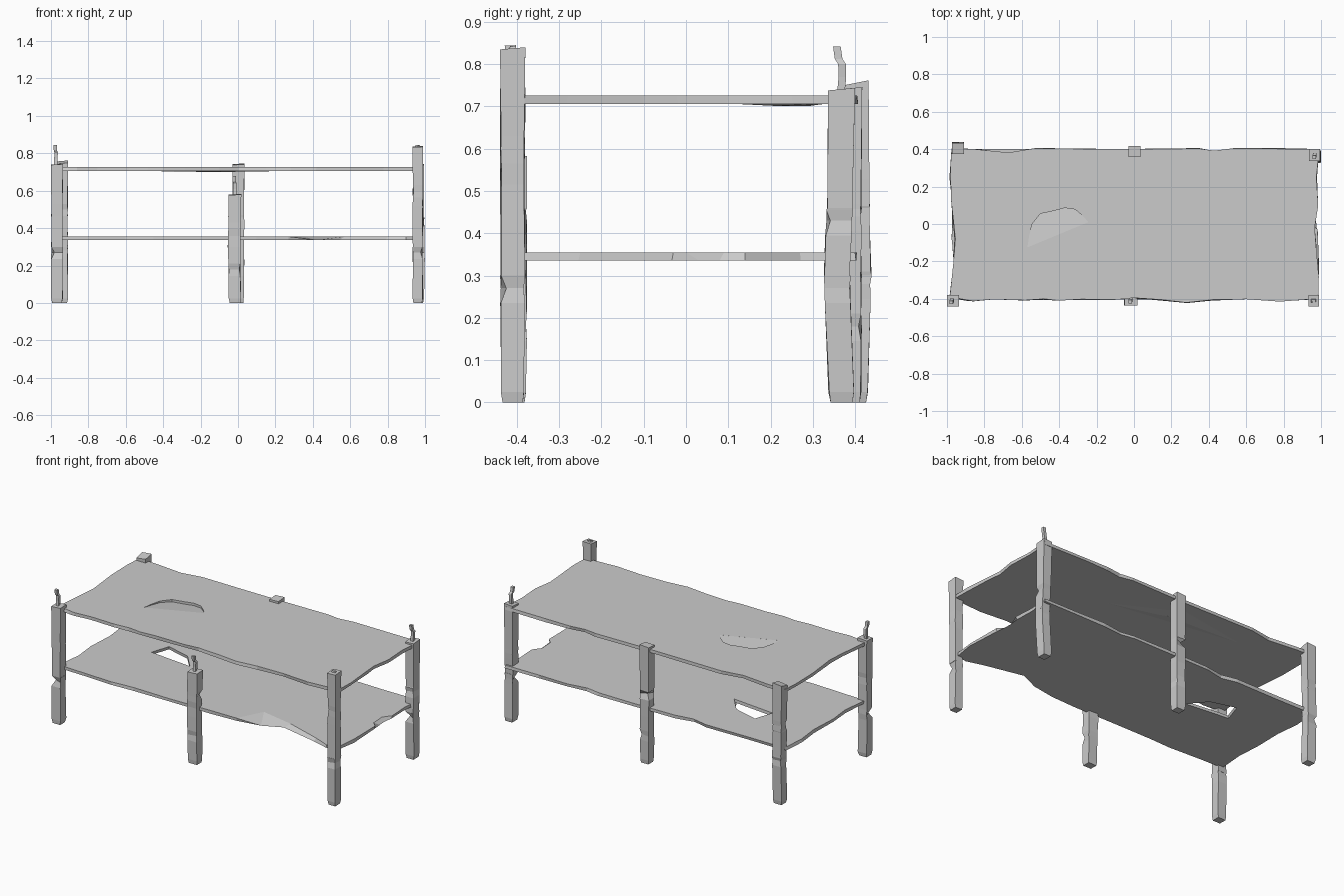
import bpy, bmesh, random
from mathutils import Vector

if "Cube" in bpy.data.objects:
    bpy.data.objects.remove(bpy.data.objects["Cube"])

random.seed(7)


def jit(a):
    return random.uniform(-a, a)


def finish(name, bm):
    bmesh.ops.recalc_face_normals(bm, faces=bm.faces[:])
    me = bpy.data.meshes.new(name)
    bm.to_mesh(me)
    bm.free()
    ob = bpy.data.objects.new(name, me)
    bpy.context.collection.objects.link(ob)
    return ob


def loft(name, rings):
    """Closed solid through rings of equal point count."""
    bm = bmesh.new()
    vs = [[bm.verts.new(p) for p in r] for r in rings]
    n = len(vs[0])
    for a, b in zip(vs, vs[1:]):
        for i in range(n):
            j = (i + 1) % n
            bm.faces.new((a[i], a[j], b[j], b[i]))
    bm.faces.new(vs[0][::-1])
    bm.faces.new(vs[-1])
    return finish(name, bm)


def cut(ob, cutter):
    cutter.hide_render = True
    m = ob.modifiers.new("cut", 'BOOLEAN')
    m.operation, m.solver, m.object = 'DIFFERENCE', 'EXACT', cutter
    bpy.context.view_layer.objects.active = ob
    bpy.ops.object.modifier_apply(modifier=m.name)
    bpy.data.objects.remove(cutter)


def slab(name, top, z0, z1, moved={}):
    """Worn board: underside outline strays a little from the top outline."""
    low = [moved.get(i, (x + jit(.006), y + jit(.006))) for i, (x, y) in enumerate(top)]
    return loft(name, [[(x, y, z0) for x, y in low], [(x, y, z1) for x, y in top]])


def post(name, x0, x1, y0, y1, tops, notches, swell=(0, 0)):
    """Hewn post: tops = four corner heights, notches = (z, corner, depth)."""
    h = min(tops)
    cx, cy = (x0 + x1) / 2, (y0 + y1) / 2
    levels = {0: {}, .025: {}, .3: {}, .62 * h: {}, h: {}}
    for z, c, d in notches:
        levels.setdefault(z - .035, {})
        levels.setdefault(z + .03, {})
        levels.setdefault(z, {})[c] = d
    rings = []
    for z in sorted(levels):
        s = max(0, 1 - abs(z - .3) / .3)
        inset = .006 if z == 0 else 0
        ring = []
        for i, (x, y) in enumerate([(x0, y0), (x1, y0), (x1, y1), (x0, y1)]):
            sx, sy = (1 if x > cx else -1), (1 if y > cy else -1)
            d = levels[z].get(i, 0) + inset
            p = [x - sx * d + swell[0] * s, y - sy * d + swell[1] * s,
                 tops[i] if z == h else z]
            if 0 < z < h:
                p[0] += -sx * abs(jit(.004))
                p[1] += -sy * abs(jit(.004))
            ring.append(p)
        rings.append(ring)
    return loft(name, rings)


def spike(name, x, y, z, h):
    """Bent nail-like stub standing on a post."""
    path = [(x, y, z - .01), (x, y + .004, z + .3 * h), (x + .002, y + .003, z + .6 * h),
            (x - .002, y - .005, z + .72 * h), (x - .003, y - .009, z + h)]
    w = .009
    loft(name, [[Vector(p) + Vector((a * w, b * w, 0))
                 for a, b in ((-1, -1), (1, -1), (1, 1), (-1, 1))] for p in path])


# Upper board
upper = [(-.985, -.39), (-.9, -.405), (-.86, -.412), (-.75, -.403), (-.58, -.408), (-.48, -.4),
         (-.4, -.41), (-.28, -.402), (-.1, -.405), (0, -.395), (.15, -.405), (.28, -.42),
         (.42, -.405), (.6, -.402), (.78, -.415), (.95, -.402), (.985, -.38), (.988, -.28),
         (.972, -.1), (.966, -.02), (.985, .1), (.975, .25), (.99, .4),
         (.7, .403), (.53, .405), (.43, .392), (.35, .403), (-.05, .4), (-.3, .402),
         (-.53, .405), (-.67, .382), (-.85, .4), (-.975, .405),
         (-.982, .3), (-.978, .13), (-.955, -.08), (-.965, -.2)]
board = slab("upper_shelf", upper, .706, .726)

# Sloped gouge in the upper board
dent = [(-.57, -.125), (-.245, .01), (-.27, .04), (-.315, .078), (-.37, .086),
        (-.43, .07), (-.5, .055), (-.545, 0), (-.56, -.06)]
depth = [0, 0, .007, .013, .015, .015, .014, .01, .006]
cut(board, loft("gouge_cutter", [[(x, y, .7258 - d) for (x, y), d in zip(dent, depth)],
                                 [(x, y, .76) for x, y in dent]]))

# Shallow splinter hanging under the upper board
loft("underside_splinter", [[(.0, .21, .7015), (-.2, .29, .701), (-.05, .23, .701)],
                            [(.33, .11, .7065), (-.1, .33, .7065), (-.58, .25, .7065)]])

# Lower board with a bitten front edge
lower = [(-.98, -.39), (-.8, -.4), (-.6, -.408), (-.45, -.398), (-.2, -.405), (.1, -.4),
         (.27, -.4), (.35, -.24), (.57, -.285), (.8, -.36), (.9, -.4), (.97, -.395),
         (.985, -.25), (.982, -.03), (.95, 0), (.945, .09), (.983, .14), (.975, .27), (.985, .4),
         (.75, .4), (.55, .405), (.42, .385), (.33, .4), (.1, .403), (-.2, .398), (-.32, .38),
         (-.42, .402), (-.7, .4), (-.97, .402), (-.982, .25), (-.965, .1), (-.975, -.08),
         (-.96, -.22)]
board = slab("lower_shelf", lower, .336, .355,
             {7: (.42, -.37), 8: (.54, -.315), 9: (.79, -.37), 14: (.972, .03), 15: (.97, .08)})

# Broken hole in the lower board
hole = [(-.64, .05), (-.35, .02), (-.44, .125), (-.6, .17)]
cut(board, loft("hole_cutter", [[(x - .01, y + .01, .31) for x, y in hole],
                                [(x, y, .38) for x, y in hole]]))

# Posts: notched corners and uneven tops
post("front_left_post", -1, -.936, -.44, -.38, (.738, .742, .745, .74),
     [(.27, 0, .018), (.5, 3, .006)])
post("front_middle_post", -.05, .018, -.435, -.376, (.576, .58, .583, .58),
     [(.43, 2, .012), (.18, 1, .008)], (-.005, 0))
post("front_right_post", .932, .99, -.44, -.38, (.832, .835, .84, .837),
     [(.27, 1, .012), (.6, 0, .004)])
post("back_left_post", -.972, -.908, .373, .432, (.742, .75, .762, .756),
     [(.28, 3, .01), (.5, 0, .006)], (0, .008))
post("back_middle_post", -.03, .034, .357, .417, (.738, .74, .746, .742),
     [(.44, 3, .02), (.18, 2, .006)])
post("back_right_post", .936, .995, .336, .4, (.735, .738, .744, .74),
     [(.27, 0, .018), (.43, 1, .008)], (.005, -.01))

# Raised sliver on the tallest post
loft("front_right_cap", [[(.945, -.42, .83), (.975, -.42, .83), (.975, -.4, .83), (.945, -.4, .83)],
                         [(.95, -.416, .844), (.97, -.416, .842), (.97, -.403, .843), (.95, -.403, .845)]])

# Bent spikes on three posts
spike("front_left_spike", -.974, -.411, .74, .104)
spike("front_middle_spike", -.018, -.406, .578, .1)
spike("back_right_spike", .966, .366, .738, .104)
